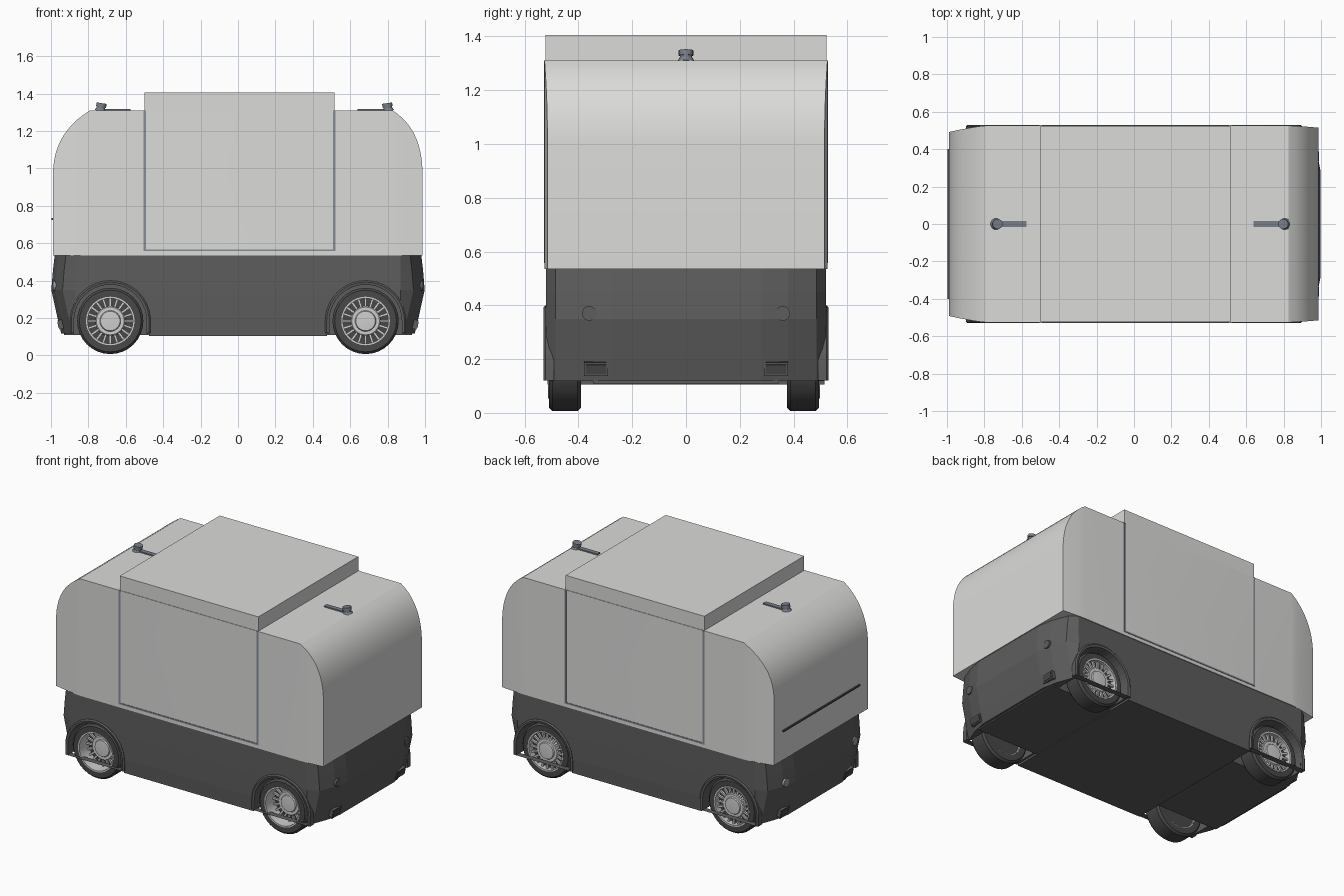
import bpy, bmesh, math
from mathutils import Matrix, Vector

if "Cube" in bpy.data.objects:
    bpy.data.objects.remove(bpy.data.objects["Cube"])


def material(name, r, g, b):
    m = bpy.data.materials.new(name)
    m.diffuse_color = (r, g, b, 1)
    m.use_nodes = True
    m.node_tree.nodes["Principled BSDF"].inputs["Base Color"].default_value = m.diffuse_color
    return m


SHELL = material("light grey shell", 0.71, 0.71, 0.70)
DARK = material("dark grey base", 0.11, 0.11, 0.11)
RUBBER = material("black rubber", 0.065, 0.065, 0.065)
RIM = material("silver rim", 0.62, 0.62, 0.63)
TRIM = material("blue grey trim", 0.24, 0.27, 0.31)
SENSOR = material("sensor grey", 0.19, 0.21, 0.25)
LENS = material("lamp grey", 0.33, 0.35, 0.37)


def finish(name, bm, mat, smooth=None):
    bmesh.ops.recalc_face_normals(bm, faces=bm.faces[:])
    me = bpy.data.meshes.new(name)
    bm.to_mesh(me)
    bm.free()
    me.materials.append(mat)
    ob = bpy.data.objects.new(name, me)
    bpy.context.collection.objects.link(ob)
    if smooth:
        bpy.ops.object.select_all(action='DESELECT')
        ob.select_set(True)
        bpy.context.view_layer.objects.active = ob
        bpy.ops.object.shade_smooth_by_angle(angle=math.radians(smooth))
    return ob


def loft(name, rings, mat, closed=False, smooth=None):
    """Skin a row of equal rings; cap the ends, or join last to first."""
    bm = bmesh.new()
    vs = [[bm.verts.new(p) for p in r] for r in rings]
    n = len(rings[0])
    pairs = list(zip(vs, vs[1:]))
    if closed:
        pairs.append((vs[-1], vs[0]))
    else:
        bm.faces.new(vs[0])
        bm.faces.new(vs[-1])
    for a, b in pairs:
        for i in range(n):
            j = (i + 1) % n
            bm.faces.new((a[i], a[j], b[j], b[i]))
    return finish(name, bm, mat, smooth)


def add_box(bm, lo, hi, mtx=Matrix()):
    lo, hi = Vector(lo), Vector(hi)
    size = Matrix.Diagonal((*(hi - lo), 1))
    bmesh.ops.create_cube(bm, size=1, matrix=mtx @ Matrix.Translation((lo + hi) / 2) @ size)


def box(name, lo, hi, mat, mtx=Matrix()):
    bm = bmesh.new()
    add_box(bm, lo, hi, mtx)
    return finish(name, bm, mat)


def lathe(name, profile, mat, cx, cz, closed=False, seg=32):
    """Turn (radius, y) points about an axle parallel to y."""
    rings = []
    for r, y in profile:
        rings.append([(cx + r * math.cos(t), y, cz + r * math.sin(t))
                      for t in (2 * math.pi * i / seg for i in range(seg))])
    return loft(name, rings, mat, closed, smooth=35)


def cylinder(name, r1, r2, depth, mat, mtx, seg=20):
    bm = bmesh.new()
    bmesh.ops.create_cone(bm, cap_ends=True, segments=seg, radius1=r1, radius2=r2,
                          depth=depth, matrix=mtx)
    return finish(name, bm, mat, 35)


# Upper shell: rectangles lofted along x, with rounded roof ends
def roof_end(start, ctrl, end, w_end, steps=10):
    out = []
    for i in range(steps + 1):
        t = i / steps
        a, b, c = (1 - t) ** 2, 2 * t * (1 - t), t * t
        x = a * start[0] + b * ctrl[0] + c * end[0]
        z = a * start[1] + b * ctrl[1] + c * end[1]
        k = (x - start[0]) / (end[0] - start[0])
        out.append((x, 0.526 + (w_end - 0.526) * k ** 1.3, z))
    return out


stations = roof_end((-0.79, 1.31), (-0.975, 1.2), (-0.988, 1.0), 0.492)[::-1]
stations += roof_end((0.825, 1.31), (0.975, 1.22), (0.986, 1.0), 0.515)
loft("upper_shell", [[(x, -w, 0.535), (x, w, 0.535), (x, w, z), (x, -w, z)]
                     for x, w, z in stations], SHELL, smooth=30)
box("roof_box", (-0.5, -0.523, 1.30), (0.515, 0.523, 1.405), SHELL)

# Side door panels with their thin frames
for s, side in ((-1, "front"), (1, "back")):
    def plate(name, x0, x1, z0, z1, y, mat):
        ya, yb = sorted((s * 0.52, s * y))
        box(side + name, (x0, ya, z0), (x1, yb, z1), mat)
    plate("_door_frame_left", -0.505, -0.492, 0.557, 1.31, 0.529, TRIM)
    plate("_door_frame_right", 0.507, 0.52, 0.557, 1.31, 0.529, TRIM)
    plate("_door_frame_bottom", -0.505, 0.52, 0.557, 0.567, 0.529, TRIM)

# Slot on the left end
box("end_slot", (-0.998, -0.4, 0.724), (-0.98, 0.4, 0.734), RUBBER)


# Lower body: plan sections lofted upwards, corners tapered
def plan(x, w, z):
    q = [(x, 0.28), (x - 0.02, 0.38), (x - 0.06, 0.485), (0.87, w)]
    pts = q + [(-a, b) for a, b in q[::-1]]
    return [(a, b, z) for a, b in pts + [(a, -b) for a, b in pts[::-1]]]


base = loft("lower_body", [plan(0.945, 0.515, 0.118), plan(0.965, 0.52, 0.2),
                           plan(0.998, 0.522, 0.35), plan(0.99, 0.521, 0.45),
                           plan(0.98, 0.52, 0.537)], DARK)


# Wheel wells cut from the lower body, with raised arches
AXLE_Z, WHEEL_X = 0.184, (-0.683, 0.682)


def arch(cx, r, y, foot):
    pts = [(cx + r, y, foot)]
    pts += [(cx + r * math.cos(math.pi * i / 20), y, AXLE_Z + r * math.sin(math.pi * i / 20))
            for i in range(21)]
    return pts + [(cx - r, y, foot)]


cutters = []
for cx in WHEEL_X:
    for s in (-1, 1):
        c = loft("well_cutter", [arch(cx, 0.194, s * y, 0.0) for y in (0.345, 0.7)], DARK)
        c.hide_render = True
        mod = base.modifiers.new("well", 'BOOLEAN')
        mod.operation, mod.solver, mod.object = 'DIFFERENCE', 'EXACT', c
        cutters.append(c)
        # arch rim: outer edge low, inner edge proud
        loft("wheel_arch", [arch(cx, r, s * y, 0.12) for r, y in
                            ((0.216, 0.49), (0.216, 0.523), (0.208, 0.53), (0.194, 0.527),
                             (0.194, 0.49))], DARK, closed=True)
bpy.context.view_layer.update()
cut = bpy.data.meshes.new_from_object(base.evaluated_get(bpy.context.evaluated_depsgraph_get()))
base.modifiers.clear()
base.data = cut
for c in cutters:
    bpy.data.objects.remove(c)

# Floor pan
box("floor_pan", (-0.475, -0.515, 0.105), (0.475, 0.515, 0.13), DARK)
box("floor_spine", (-0.93, -0.345, 0.11), (0.93, 0.345, 0.13), DARK)

# Wheels: the front pair has deeply recessed spokes, the back pair flush ones
for cx in WHEEL_X:
    for s, outer, dish in ((-1, 0.51, 0.07), (1, 0.495, 0.015)):
        def turn(name, prof, mat, closed=False):
            return lathe(name, [(r, s * (outer - d)) for r, d in prof], mat, cx, AXLE_Z, closed)
        turn("tyre", [(0.127, 0.12), (0.165, 0.12), (0.177, 0.107), (0.177, 0.013),
                      (0.165, 0), (0.127, 0)], RUBBER, True)
        turn("rim_barrel", [(0.121, 0.118), (0.13, 0.118), (0.13, -0.003), (0.121, -0.003)],
             RIM, True)
        turn("wheel_back", [(0.122, dish + 0.035), (0.122, dish + 0.025)], RUBBER)
        turn("hub", [(0.08, dish + 0.026), (0.08, dish + 0.002), (0.074, dish - 0.003),
                     (0.056, dish - 0.003), (0.052, dish - 0.010), (0.02, dish - 0.012)], RIM)
        bm = bmesh.new()
        ya, yb = sorted((s * (outer - dish - 0.014), s * (outer - dish)))
        for i in range(20):
            m = Matrix.Translation((cx, 0, AXLE_Z)) @ Matrix.Rotation(math.tau * i / 20, 4, 'Y')
            add_box(bm, (0.075, ya, -0.006), (0.124, yb, 0.006), m)
        finish("spokes", bm, RIM)
    box("axle", (cx - 0.02, -0.4, AXLE_Z - 0.02), (cx + 0.02, 0.4, AXLE_Z + 0.02), DARK)

# End lamps and low marker lights
for e in (-1, 1):
    for s in (-1, 1):
        m = Matrix.Translation((e * 0.972, s * 0.36, 0.37)) @ Matrix.Rotation(math.pi / 2, 4, 'Y')
        cylinder("round_lamp", 0.027, 0.027, 0.034, LENS if e < 0 else DARK, m)
        tilt = Matrix.Translation((e * 0.948, s * 0.335, 0.165)) @ Matrix.Rotation(e * 0.2, 4, 'Y')
        box("marker_surround", (-0.012, -0.045, -0.025), (0.012, 0.045, 0.025), DARK, tilt)
        box("marker_light", (-0.015, -0.037, -0.017), (0.015, 0.037, 0.017), RUBBER, tilt)

# Roof sensors on short arms
for e, x, inner in ((-1, -0.735, -0.575), (1, 0.803, 0.64)):
    a, b = sorted((x, inner))
    box("sensor_arm", (a, -0.015, 1.305), (b, 0.015, 1.318), SENSOR)
    tilt = Matrix.Translation((x, 0, 1.31)) @ Matrix.Rotation(-e * 0.15, 4, 'Y')
    for name, r1, r2, z, d in (("sensor_foot", 0.032, 0.024, 0.004, 0.014),
                               ("sensor_neck", 0.023, 0.023, 0.015, 0.012),
                               ("sensor_head", 0.027, 0.027, 0.029, 0.02)):
        cylinder(name, r1, r2, d, SENSOR, tilt @ Matrix.Translation((0, 0, z)))
